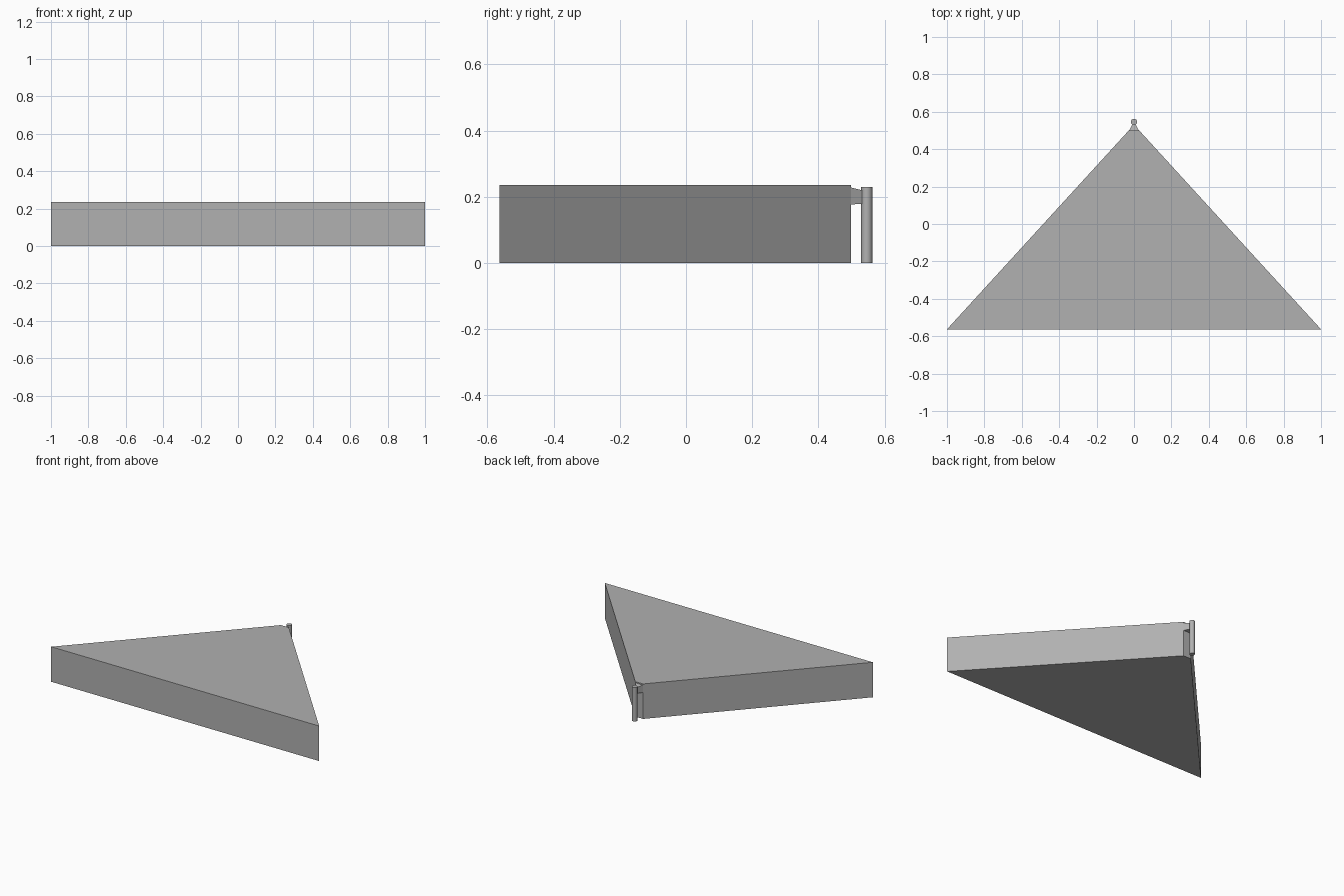
import bpy, bmesh, math

if "Cube" in bpy.data.objects:
    bpy.data.objects.remove(bpy.data.objects["Cube"])

# Dark grey shared by all parts
grey = bpy.data.materials.new("dark_grey")
grey.diffuse_color = (0.44, 0.44, 0.44, 1)
grey.use_nodes = True
grey.node_tree.nodes["Principled BSDF"].inputs["Base Color"].default_value = grey.diffuse_color


def make_object(name, bm):
    bmesh.ops.recalc_face_normals(bm, faces=bm.faces)
    mesh = bpy.data.meshes.new(name)
    bm.to_mesh(mesh)
    bm.free()
    mesh.materials.append(grey)
    obj = bpy.data.objects.new(name, mesh)
    bpy.context.collection.objects.link(obj)
    return obj


def loft(name, ring_a, ring_b):
    """Closed solid between two matching rings of points."""
    bm = bmesh.new()
    a = [bm.verts.new(p) for p in ring_a]
    b = [bm.verts.new(p) for p in ring_b]
    bm.faces.new(a)
    bm.faces.new(b)
    n = len(a)
    for i in range(n):
        j = (i + 1) % n
        bm.faces.new((a[i], a[j], b[j], b[i]))
    return make_object(name, bm)


# Wedge-shaped body: triangle with a cut-off rear tip
FRONT, REAR, TIP, HEIGHT = -0.563, 0.499, 0.029, 0.236
outline = [(-1, FRONT), (1, FRONT), (TIP, REAR), (-TIP, REAR)]
loft("wedge_body",
     [(x, y, 0) for x, y in outline],
     [(x, y, HEIGHT) for x, y in outline])


# Tapered bracket joining the rear tip to the post
def bracket_end(y, half_width, bottom, top):
    return [(-half_width, y, bottom), (half_width, y, bottom),
            (half_width, y, top), (-half_width, y, top)]


loft("post_bracket",
     bracket_end(REAR, 0.027, 0.177, 0.228),
     bracket_end(0.536, 0.006, 0.179, 0.219))

# Upright round post behind the tip
POST_HEIGHT = 0.230
bpy.ops.mesh.primitive_cylinder_add(vertices=24, radius=0.0168, depth=POST_HEIGHT,
                                    location=(0, 0.546, POST_HEIGHT / 2))
post = bpy.context.object
post.name = "rear_post"
post.data.materials.append(grey)
bpy.ops.object.shade_smooth_by_angle(angle=math.radians(30))
